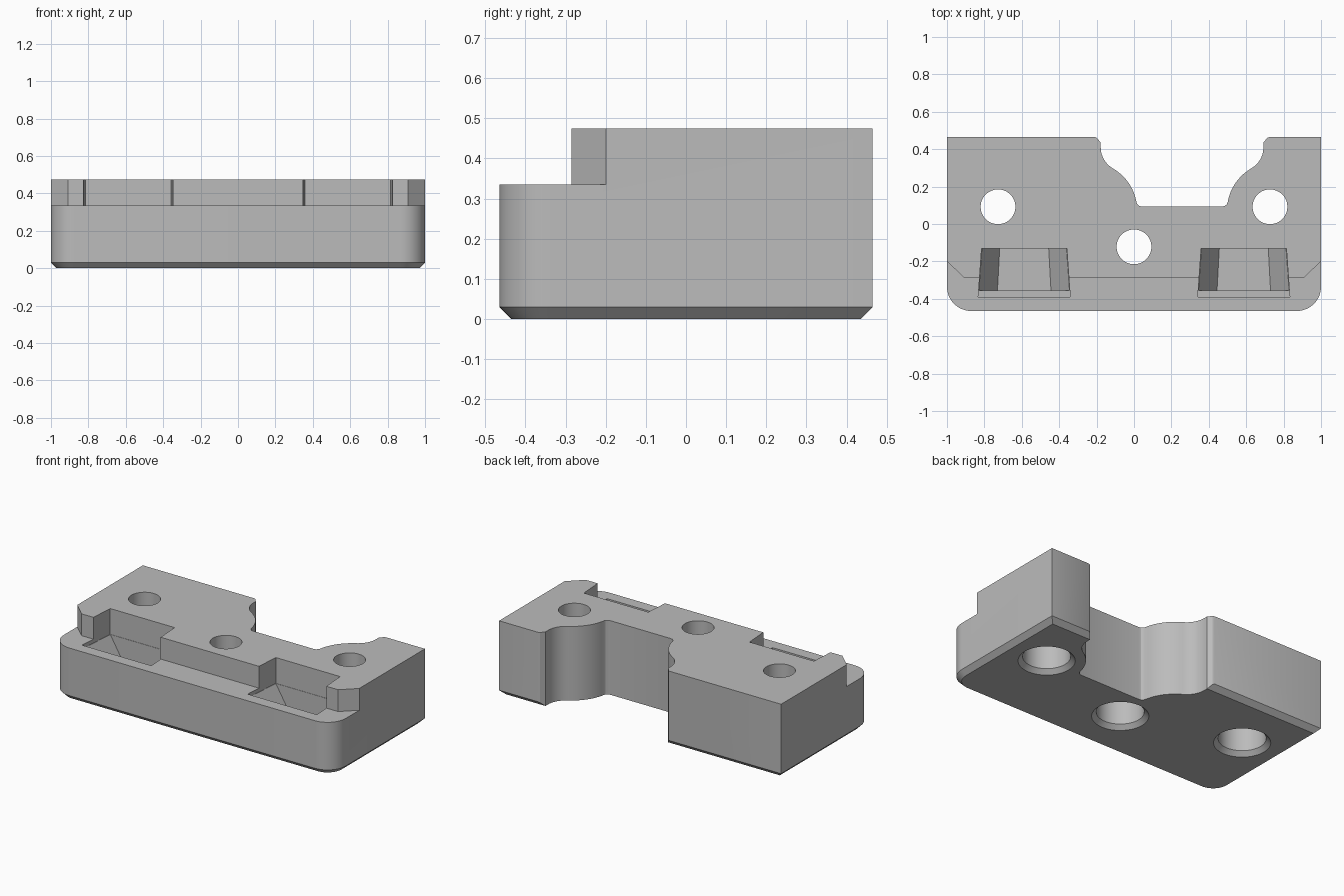
import bpy, bmesh
from math import cos, sin, radians

cube = bpy.data.objects.get("Cube")
if cube:
    bpy.data.objects.remove(cube, do_unlink=True)

TOP, STEP, LEDGE = 0.475, 0.335, 0.31
HALF_Y = 0.465

grey = bpy.data.materials.new("plain_grey")
grey.use_nodes = True
grey.diffuse_color = (0.5, 0.5, 0.5, 1)
grey.node_tree.nodes["Principled BSDF"].inputs["Base Color"].default_value = (0.5, 0.5, 0.5, 1)


def arc(cx, cy, r, a0, a1, n):
    """Points along an arc, angles in degrees."""
    angles = [radians(a0 + (a1 - a0) * i / n) for i in range(n + 1)]
    return [(cx + r * cos(a), cy + r * sin(a)) for a in angles]


def loft(name, rings):
    """Closed solid through a stack of (z, outline) rings of equal length."""
    bm = bmesh.new()
    loops = [[bm.verts.new((x, y, z)) for x, y in pts] for z, pts in rings]
    n = len(loops[0])
    for low, high in zip(loops, loops[1:]):
        for i in range(n):
            j = (i + 1) % n
            bm.faces.new((low[i], low[j], high[j], high[i]))
    bm.faces.new(loops[0][::-1])
    bm.faces.new(loops[-1])
    bmesh.ops.recalc_face_normals(bm, faces=bm.faces)
    mesh = bpy.data.meshes.new(name)
    bm.to_mesh(mesh)
    bm.free()
    mesh.materials.append(grey)
    obj = bpy.data.objects.new(name, mesh)
    bpy.context.collection.objects.link(obj)
    return obj


# Main block: rounded front corners, square back, chamfered bottom edge
def outline(inset):
    r, x, y = 0.13, 1 - inset, HALF_Y - inset
    left = arc(-1 + r, -HALF_Y + r, r - inset, 180, 270, 12)
    right = arc(1 - r, -HALF_Y + r, r - inset, 270, 360, 12)
    return left + right + [(x, y), (-x, y)]


block = loft("clamp_block", [(0, outline(0.03)), (0.03, outline(0)), (TOP, outline(0))])
cutters = []

# Lower front step with angled ends
step = [(-1.1, -0.6), (1.1, -0.6), (1.1, -0.105), (0.91, -0.285), (-0.91, -0.285), (-1.1, -0.105)]
cutters.append(loft("step_cutter", [(STEP, step), (0.6, step)]))

# Curved notch in the back, symmetric about its own centre line
MID = 0.257
side = [(-0.21, 0.6), (-0.21, HALF_Y), (-0.198, 0.46), (-0.178, 0.435)]
side += arc(-0.048, 0.41, 0.13, 180, 240, 10)
side += arc(-0.243, 0.072, 0.26, 60, 10, 12)[1:]
side += [(0.018, 0.105), (0.03, 0.096), (0.045, 0.093)]
notch = side + [(2 * MID - x, y) for x, y in reversed(side)]
cutters.append(loft("notch_cutter", [(-0.1, notch), (0.6, notch)]))

# Bolt holes: narrow above, counterbored below with a chamfered mouth
for x, y in ((-0.727, 0.092), (0.727, 0.092), (0, -0.122)):
    profile = [(-0.02, 0.183), (0.027, 0.137), (0.3, 0.137), (0.3, 0.093), (0.6, 0.093)]
    cutters.append(loft("hole_cutter", [(z, arc(x, y, r, 0, 352.5, 47)) for z, r in profile]))


# Front pockets: tapered shallow recess over a deep well with sloping sides
def trapezoid(cx, back, front, y0, y1):
    return [(cx - front, y0), (cx + front, y0), (cx + back, y1), (cx - back, y1)]


for cx in (-0.587, 0.587):
    recess = trapezoid(cx, 0.228, 0.246, -0.39, -0.13)
    cutters.append(loft("recess_cutter", [(LEDGE, recess), (0.6, recess)]))
    floor = trapezoid(cx, 0.131, 0.143, -0.355, -0.132)
    mouth = trapezoid(cx, 0.226, 0.242, -0.355, -0.132)
    cutters.append(loft("well_cutter", [(0.15, floor), (LEDGE, mouth), (LEDGE + 0.02, mouth)]))

# Cut everything, then bake the result
for c in cutters:
    c.hide_render = True
    mod = block.modifiers.new(c.name, "BOOLEAN")
    mod.operation = "DIFFERENCE"
    mod.solver = "EXACT"
    mod.object = c
bpy.context.view_layer.update()
baked = bpy.data.meshes.new_from_object(block.evaluated_get(bpy.context.evaluated_depsgraph_get()))
block.modifiers.clear()
block.data = baked
for c in cutters:
    bpy.data.objects.remove(c, do_unlink=True)

# Smooth curved walls, keep edges crisp
bpy.ops.object.select_all(action="DESELECT")
block.select_set(True)
bpy.context.view_layer.objects.active = block
bpy.ops.object.shade_smooth_by_angle(angle=radians(25))
